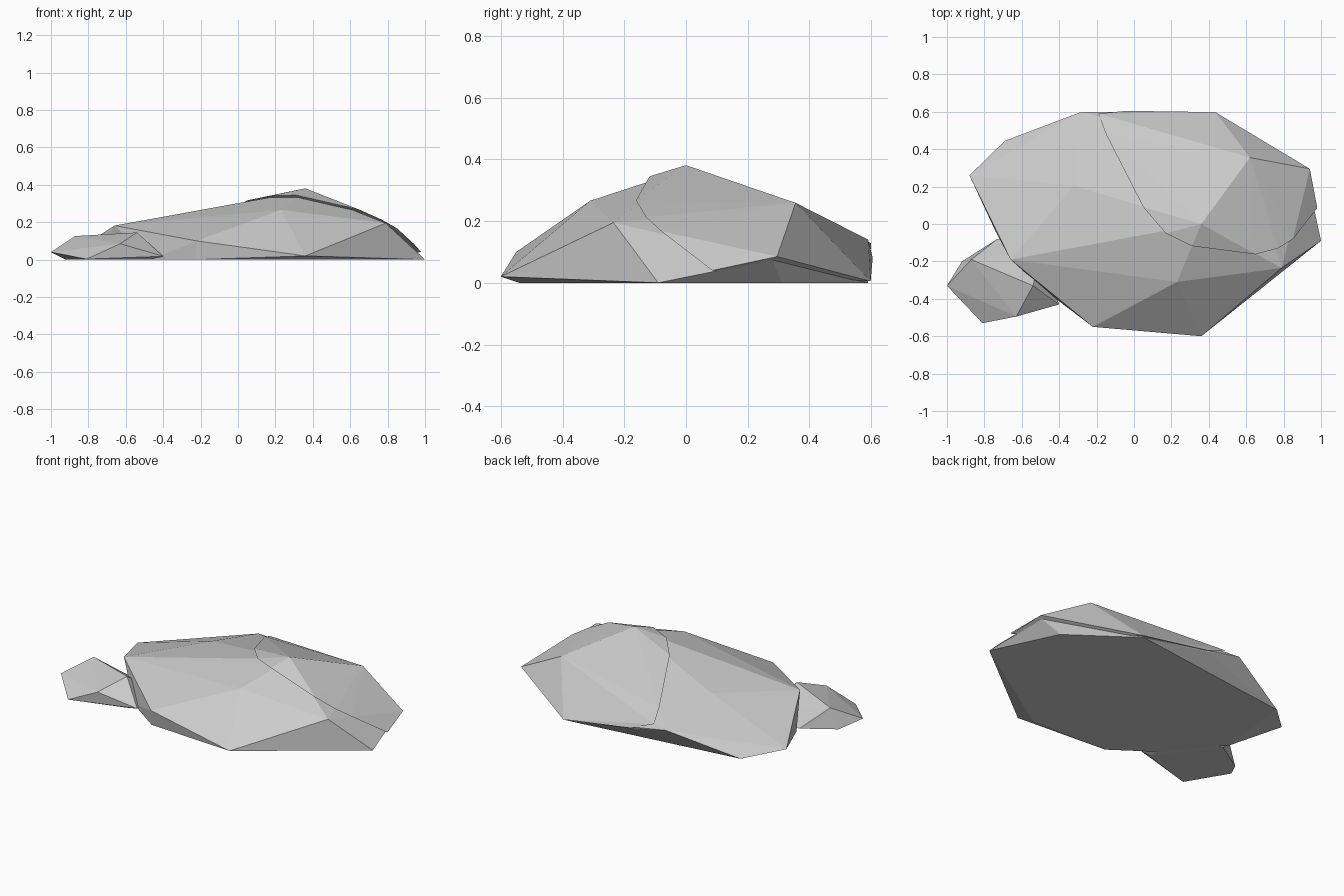
import bpy, bmesh


def hull(name, points):
    """Faceted stone: the convex hull of a few corner points."""
    bm = bmesh.new()
    for p in points:
        bm.verts.new(p)
    res = bmesh.ops.convex_hull(bm, input=bm.verts)
    loose = [v for v in bm.verts if not v.link_faces]
    bmesh.ops.delete(bm, geom=loose, context='VERTS')
    bmesh.ops.recalc_face_normals(bm, faces=bm.faces)
    mesh = bpy.data.meshes.new(name)
    bm.to_mesh(mesh)
    bm.free()
    obj = bpy.data.objects.new(name, mesh)
    bpy.context.collection.objects.link(obj)
    return obj


# Large flat boulder: ground outline, rim corners, crown
hull("large_rock", [
    (1.0, -.09, 0), (.81, .31, 0), (.42, .59, 0), (-.69, .445, 0),
    (-.74, -.04, 0), (-.47, -.36, 0), (-.23, -.53, 0), (.3, -.54, 0),
    (.36, -.6, .02), (-.22, -.55, .1), (-.66, -.19, .182), (-.88, .26, .04),
    (-.28, .6, .128), (-.05, .595, .078), (.92, .28, .075),
    (.79, -.235, .195), (.23, -.31, .266), (-.32, .205, .222),
    (.61, .35, .247), (.36, 0, .367),
])

# Thin cap lying over the back right of the boulder
cap = hull("rock_cap", [
    (.36, 0, .381), (.62, .355, .259), (.94, .295, .085), (.98, .085, .04),
    (.435, .598, .005), (-.04, .605, .08), (-.19, .59, .14), (-.15, .48, .19),
    (.05, .09, .317), (.17, -.05, .341), (.31, -.118, .345),
    (.65, -.162, .267), (.77, -.13, .213), (.85, -.08, .167),
])
mat = bpy.data.materials.new("cap_grey")
mat.diffuse_color = (.55, .54, .53, 1)
cap.data.materials.append(mat)

# Small stone leaning against the left side
hull("small_rock", [
    (-1.0, -.33, .04), (-.81, -.53, .003), (-.63, -.495, .085),
    (-.4, -.43, .018), (-.54, -.33, .145), (-.87, -.19, .126),
    (-.92, -.2, 0), (-.73, -.08, 0), (-.8, -.52, 0), (-.47, -.42, 0),
    (-.5, -.15, .02),
])
